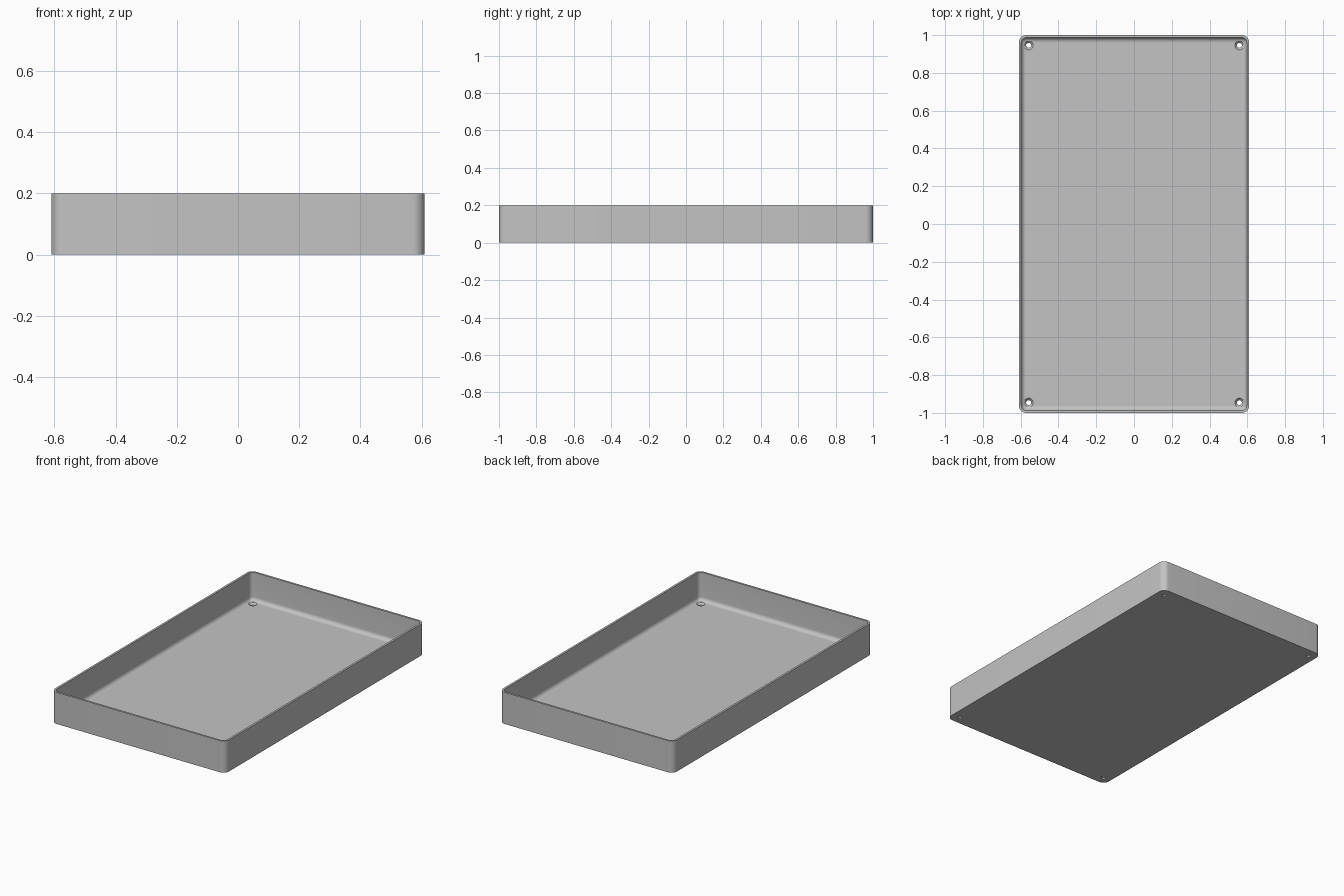
import bpy, bmesh, math
from math import sin, cos, pi

if "Cube" in bpy.data.objects:
    bpy.data.objects.remove(bpy.data.objects["Cube"], do_unlink=True)

HALF_X, HALF_Y, HEIGHT = 0.61, 1.0, 0.2
CORNER, WALL, FLOOR, FILLET = 0.04, 0.013, 0.02, 0.025
HOLE_X, HOLE_Y = 0.558, 0.946

grey = bpy.data.materials.new("grey plastic")
grey.use_nodes = True
colour = (0.55, 0.55, 0.55, 1)
grey.diffuse_color = colour
grey.node_tree.nodes["Principled BSDF"].inputs["Base Color"].default_value = colour


def new_object(name, bm):
    bmesh.ops.recalc_face_normals(bm, faces=bm.faces)
    mesh = bpy.data.meshes.new(name)
    bm.to_mesh(mesh)
    bm.free()
    mesh.materials.append(grey)
    obj = bpy.data.objects.new(name, mesh)
    bpy.context.collection.objects.link(obj)
    return obj


def rounded_ring(bm, inset, z, steps=10):
    """Rounded rectangle, shrunk by inset, at height z."""
    r = max(CORNER - inset, 0.001)
    ring = []
    for q, (sx, sy) in enumerate([(1, 1), (-1, 1), (-1, -1), (1, -1)]):
        cx, cy = sx * (HALF_X - inset - r), sy * (HALF_Y - inset - r)
        for i in range(steps + 1):
            a = (q + i / steps) * pi / 2
            ring.append(bm.verts.new((cx + r * cos(a), cy + r * sin(a), z)))
    return ring


def circle_ring(bm, x, y, r, z, sides=32):
    return [bm.verts.new((x + r * cos(2 * pi * i / sides),
                          y + r * sin(2 * pi * i / sides), z)) for i in range(sides)]


def loft(bm, rings):
    for a, b in zip(rings, rings[1:]):
        for i in range(len(a)):
            j = (i + 1) % len(a)
            bm.faces.new((a[i], a[j], b[j], b[i]))
    bm.faces.new(rings[0])
    bm.faces.new(rings[-1])


# Tray: outer wall, flat rim, inner wall and filleted floor
profile = [(0, 0), (0, HEIGHT), (WALL, HEIGHT)]
for i in range(9):
    a = i / 8 * pi / 2
    profile.append((WALL + FILLET * (1 - cos(a)), FLOOR + FILLET * (1 - sin(a))))
bm = bmesh.new()
loft(bm, [rounded_ring(bm, inset, z) for inset, z in profile])
tray = new_object("tray", bm)

# Countersunk screw holes through the floor corners
bm = bmesh.new()
for sx in (-1, 1):
    for sy in (-1, 1):
        loft(bm, [circle_ring(bm, sx * HOLE_X, sy * HOLE_Y, r, z)
                  for r, z in [(0.013, -0.02), (0.013, 0.008), (0.024, FLOOR), (0.024, 0.06)]])
cutter = new_object("screw_hole_cutter", bm)
cutter.hide_render = True

bpy.context.view_layer.objects.active = tray
tray.select_set(True)
cut = tray.modifiers.new("screw holes", 'BOOLEAN')
cut.operation = 'DIFFERENCE'
cut.solver = 'EXACT'
cut.object = cutter
bpy.ops.object.modifier_apply(modifier=cut.name)
bpy.data.objects.remove(cutter, do_unlink=True)

bpy.ops.object.shade_smooth_by_angle(angle=math.radians(35))
